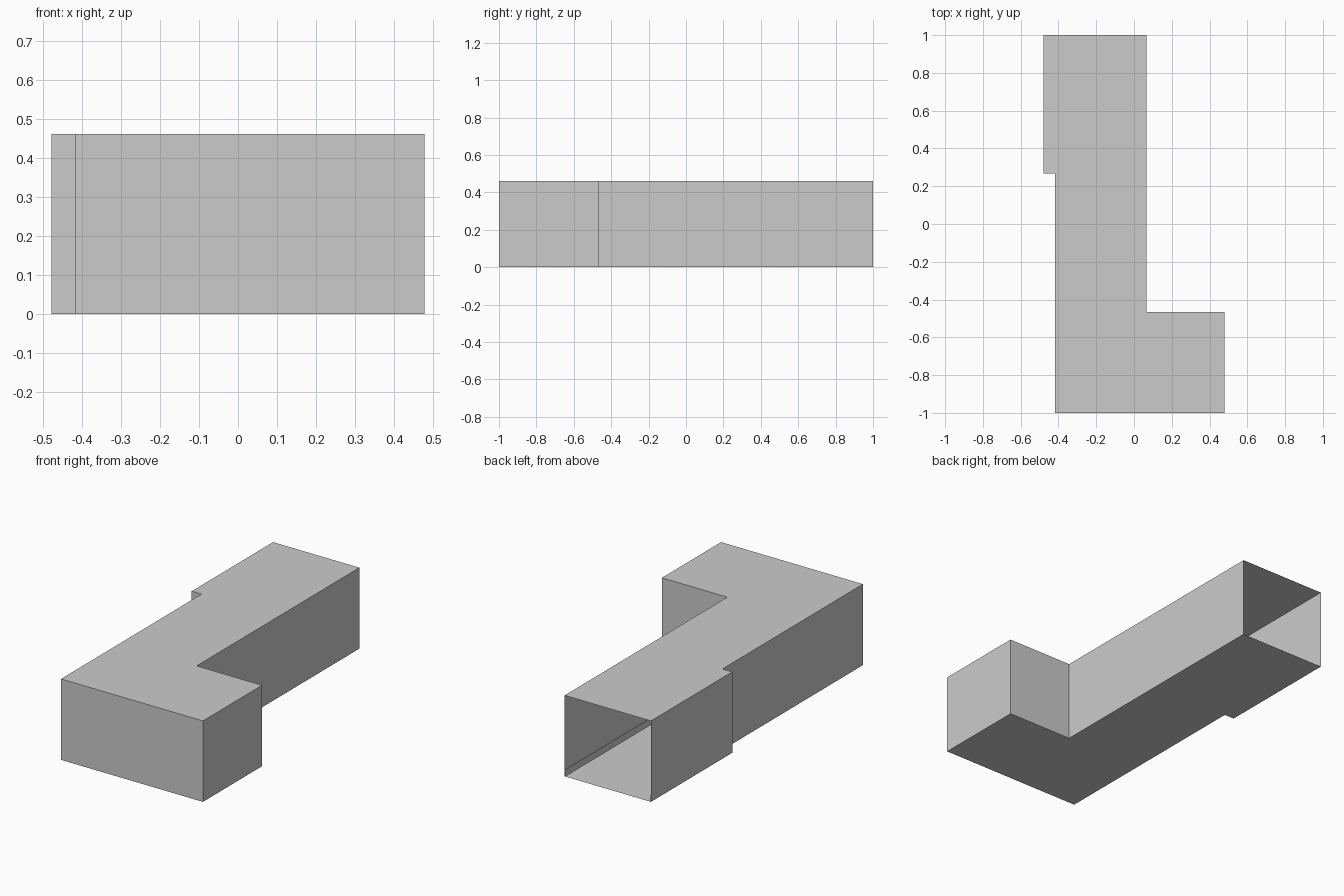
import bpy
from mathutils import Vector

if "Cube" in bpy.data.objects:
    bpy.data.objects.remove(bpy.data.objects["Cube"])

HEIGHT = 0.462   # room height
SKIRT = 0.037    # skirting height
INSET = 0.003    # skirting thickness

# Floor plan, counter-clockwise from the open back end
PLAN = [(-0.479, 1), (-0.479, 0.267), (-0.417, 0.267), (-0.417, -0.467), (-0.417, -1),
        (0.066, -1), (0.479, -1), (0.479, -0.467), (0.066, -0.467), (0.066, 0.267), (0.066, 1)]


def make(name, verts, faces):
    mesh = bpy.data.meshes.new(name)
    mesh.from_pydata(verts, [], faces)
    mesh.update()
    obj = bpy.data.objects.new(name, mesh)
    bpy.context.collection.objects.link(obj)
    return obj


def at_height(points, z):
    return [(x, y, z) for x, y in points]


def inset_path(points, d):
    """Shift an open path of right-angled walls towards the room."""
    pts = [Vector(p) for p in points]
    normals = []
    for a, b in zip(pts, pts[1:]):
        t = (b - a).normalized()
        normals.append(Vector((-t.y, t.x)))
    out = []
    for i, p in enumerate(pts):
        n0 = normals[max(i - 1, 0)]
        n1 = normals[min(i, len(normals) - 1)]
        straight = n0.dot(n1) > 0.5
        out.append(tuple(p + d * (n0 if straight else n0 + n1)))
    return out


n = len(PLAN)

# Floor and ceiling
make("floor", at_height(PLAN, 0), [list(range(n))[::-1]])
make("ceiling", at_height(PLAN, HEIGHT), [list(range(n))])

# Thin walls, leaving the back end open
make("walls", at_height(PLAN, 0) + at_height(PLAN, HEIGHT),
     [(i, i + 1, n + i + 1, n + i) for i in range(n - 1)])

# Skirting boards along the inside of each wall section
inner = inset_path(PLAN, INSET)
outer = inset_path(PLAN, INSET * 0.2)
for i in range(n - 1):
    quad = [outer[i], outer[i + 1], inner[i + 1], inner[i]]
    make(f"skirting_board_{i + 1}", at_height(quad, 0.0005) + at_height(quad, SKIRT),
         [(3, 2, 1, 0), (4, 5, 6, 7)] +
         [(k, (k + 1) % 4, 4 + (k + 1) % 4, 4 + k) for k in range(4)])
